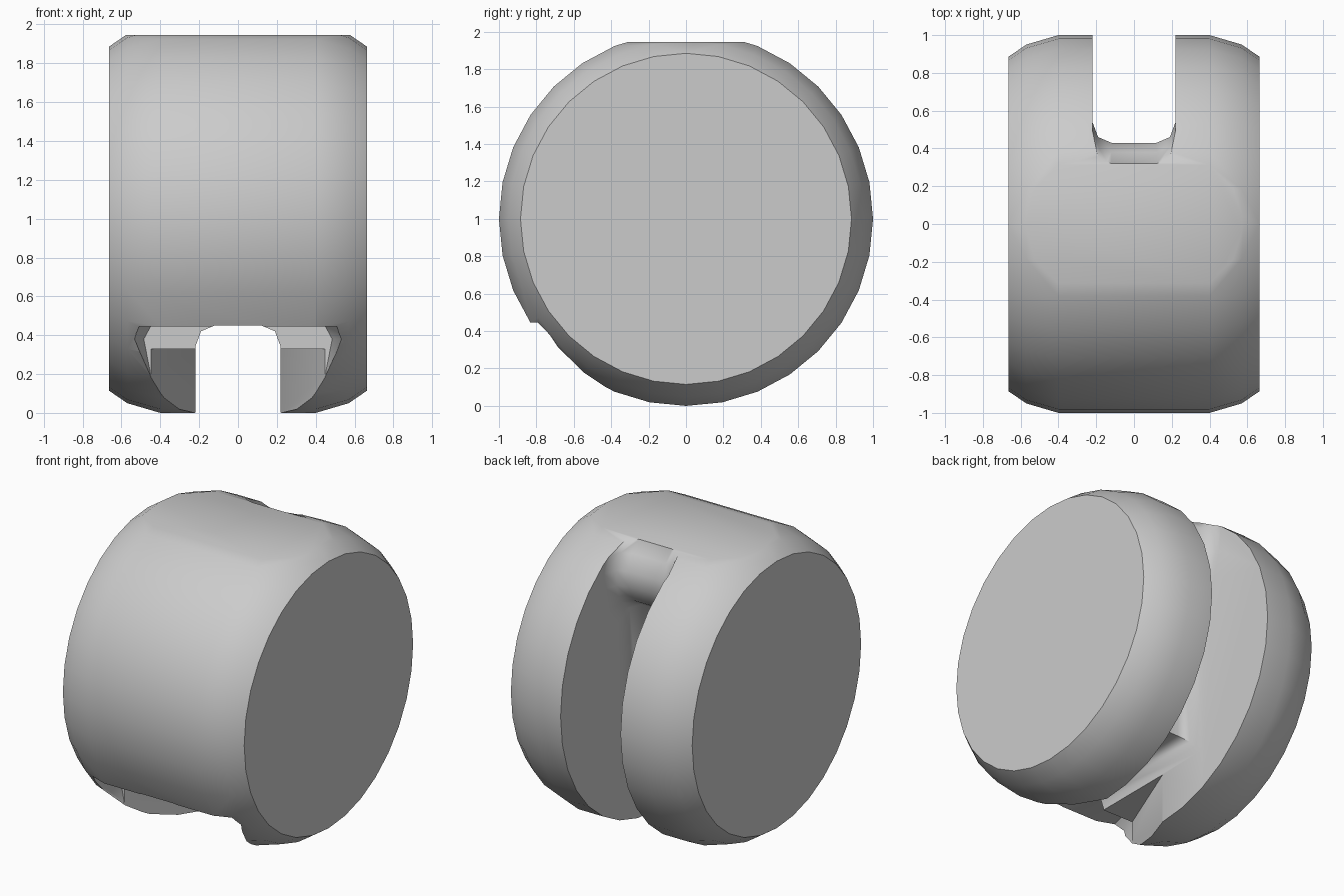
import bpy, bmesh
from math import pi, cos, sin, radians

cube = bpy.data.objects.get("Cube")
if cube:
    bpy.data.objects.remove(cube)

grey = bpy.data.materials.new("light_grey")
grey.use_nodes = True
colour = (0.6, 0.6, 0.6, 1)
grey.diffuse_color = colour
grey.node_tree.nodes["Principled BSDF"].inputs["Base Color"].default_value = colour


def loft(name, rings):
    """Closed solid through rings of equal point count, capped at both ends."""
    bm = bmesh.new()
    loops = [[bm.verts.new(p) for p in ring] for ring in rings]
    n = len(loops[0])
    for a, b in zip(loops, loops[1:]):
        for i in range(n):
            j = (i + 1) % n
            bm.faces.new((a[i], a[j], b[j], b[i]))
    bm.faces.new(loops[0])
    bm.faces.new(loops[-1])
    bmesh.ops.recalc_face_normals(bm, faces=bm.faces)
    mesh = bpy.data.meshes.new(name)
    bm.to_mesh(mesh)
    bm.free()
    mesh.materials.append(grey)
    ob = bpy.data.objects.new(name, mesh)
    bpy.context.collection.objects.link(ob)
    return ob


def cut(target, cutter):
    cutter.hide_render = True
    mod = target.modifiers.new("cut", "BOOLEAN")
    mod.operation = "DIFFERENCE"
    mod.solver = "EXACT"
    mod.object = cutter
    bpy.context.view_layer.objects.active = target
    bpy.ops.object.modifier_apply(modifier=mod.name)
    bpy.data.objects.remove(cutter)


# Twin wheel drum: round-shouldered disc pair turned about the x axis
SEG = 32
half = [(0.665, 0.885), (0.57, 0.95), (0.4, 1.0)]
profile = [(-x, r) for x, r in half] + [(x, r) for x, r in reversed(half)]
drum = loft("twin_wheel_caster", [
    [(x, r * cos(2 * pi * i / SEG), 1 + r * sin(2 * pi * i / SEG)) for i in range(SEG)]
    for x, r in profile])

# Gap between the wheels, leaving the central web with filleted roots
web = [(-1.2, 0.45, 0, -1), (0.27, 0.45, 1, -1), (0.29, 1.5, 1, -1),
       (0.38, 1.56, 1, -0.6), (0.43, 1.67, 1, 0), (0.43, 1.77, 1, 0),
       (0.38, 1.87, 1, 0), (0.32, 1.94, 1, 0), (0.32, 2.2, 1, 0)]
outside = [(1.3, 2.2), (1.3, -0.2), (-1.2, -0.2)]
steps = [(0.22, 0.11), (0.19, 0.03), (0.12, 0.0)]
layers = [(-x, o) for x, o in steps] + [(x, o) for x, o in reversed(steps)]
gap = loft("gap_cutter", [
    [(x, y + dy * o, z + dz * o) for y, z, dy, dz in web] + [(x, y, z) for y, z in outside]
    for x, o in layers])

# Flared opening at the lower front, under the hood edge
plan = [(-0.215, 0.02), (0.215, 0.02), (0.61, -0.95), (-0.61, -0.95)]
mouth = loft("mouth_cutter", [[(x, y, z) for x, y in plan] for z in (-0.3, 0.33)])
mouth_top = loft("mouth_top_cutter", [
    [(x * s, y, z) for x, y in [(-0.5, -0.55), (0.5, -0.55), (0.61, -0.95), (-0.61, -0.95)]]
    for s, z in ((0.9, 0.2), (0.97, 0.38), (0.9, 0.445))])

# Flat mounting face on top
top = loft("top_cutter", [
    [(-1, -1, z), (1, -1, z), (1, 1, z), (-1, 1, z)] for z in (1.945, 2.3)])

for cutter in (gap, mouth, mouth_top, top):
    cut(drum, cutter)

bpy.ops.object.select_all(action="DESELECT")
drum.select_set(True)
bpy.context.view_layer.objects.active = drum
bpy.ops.object.shade_smooth_by_angle(angle=radians(50))
